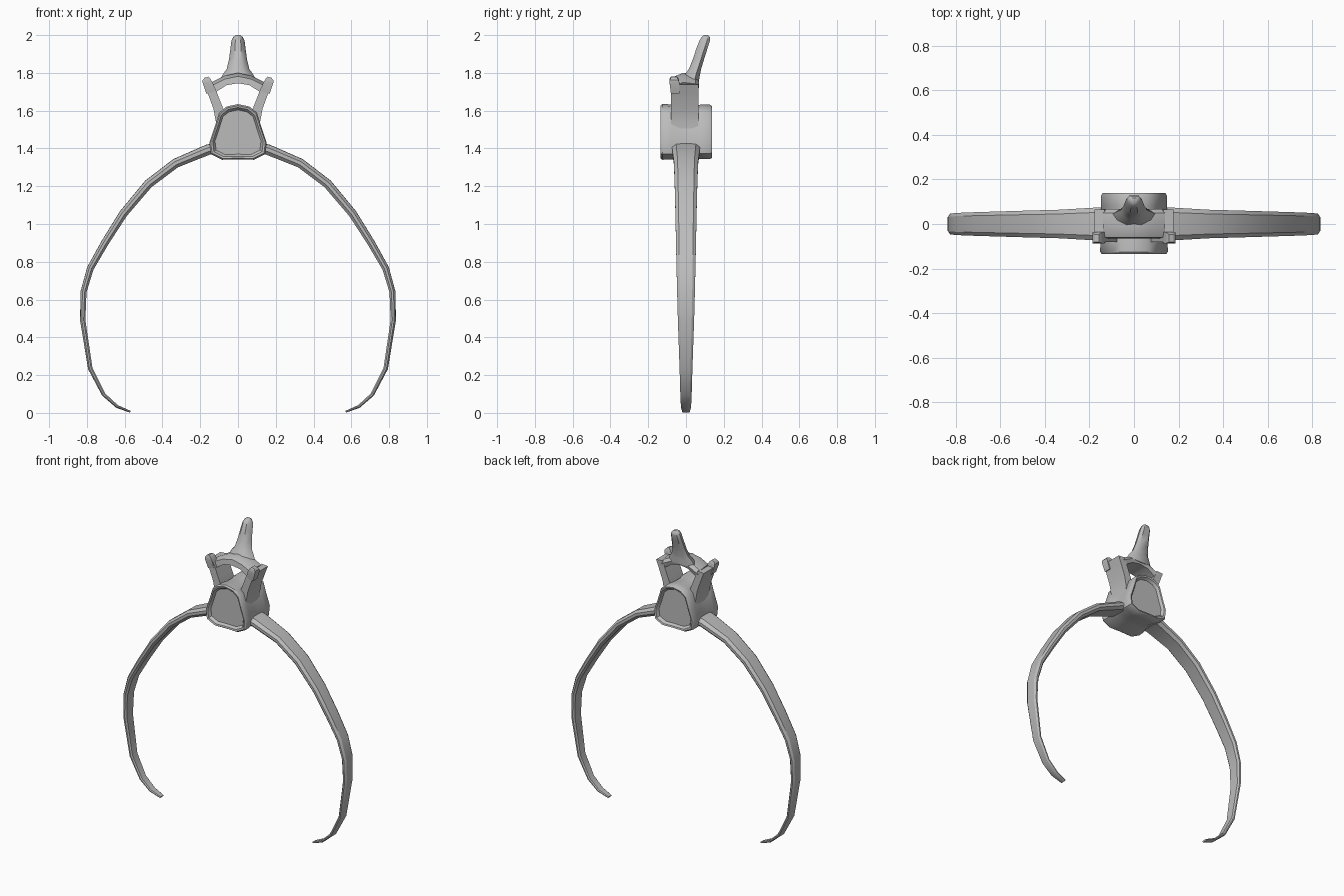
import bpy, bmesh, math
from mathutils import Vector

cube = bpy.data.objects.get("Cube")
if cube:
    bpy.data.objects.remove(cube, do_unlink=True)

bone = bpy.data.materials.new("bone grey")
bone.use_nodes = True
bone.diffuse_color = (0.5, 0.5, 0.5, 1)
bone.node_tree.nodes["Principled BSDF"].inputs["Base Color"].default_value = (0.5, 0.5, 0.5, 1)


def loft(name, rings, side=1, angle=30):
    """Skin a list of equal-length point rings; side=-1 mirrors across x."""
    bm = bmesh.new()
    loops = [[bm.verts.new((x * side, y, z)) for x, y, z in ring] for ring in rings]
    n = len(loops[0])
    for a, b in zip(loops, loops[1:]):
        for i in range(n):
            j = (i + 1) % n
            bm.faces.new((a[i], a[j], b[j], b[i]))
    bm.faces.new(loops[0])
    bm.faces.new(loops[-1])
    bmesh.ops.recalc_face_normals(bm, faces=bm.faces)
    mesh = bpy.data.meshes.new(name)
    bm.to_mesh(mesh)
    bm.free()
    mesh.materials.append(bone)
    ob = bpy.data.objects.new(name, mesh)
    bpy.context.collection.objects.link(ob)
    bpy.ops.object.select_all(action='DESELECT')
    ob.select_set(True)
    bpy.context.view_layer.objects.active = ob
    bpy.ops.object.shade_smooth_by_angle(angle=math.radians(angle))
    return ob


def slab(inner, outer, y0, y1):
    """Four-sided ring between an inner and an outer (x, z) point."""
    return [(inner[0], y0, inner[1]), (outer[0], y0, outer[1]),
            (outer[0], y1, outer[1]), (inner[0], y1, inner[1])]


# Vertebra body: waisted drum with a rim and a shallow dished cap at each end
half = [(0, 1.635), (.06, 1.622), (.1, 1.59), (.125, 1.51),
        (.152, 1.43), (.145, 1.37), (.085, 1.34), (0, 1.342)]
outline = half + [(-x, z) for x, z in half[-2:0:-1]]


def body_ring(y, s):
    return [(x * s, y, 1.48 + (z - 1.48) * s) for x, z in outline]


body = [(-.115, .8), (-.132, .88), (-.135, .95), (-.125, 1), (-.08, .99), (-.03, .94),
        (.03, .94), (.08, .98), (.125, .98), (.138, .93), (.135, .86), (.118, .78)]
loft("vertebra_body", [body_ring(y, s) for y, s in body], angle=35)

# Arch roof over the canal
arch = [((.115, 1.70), (.14, 1.75)), ((.06, 1.735), (.07, 1.785)), ((0, 1.745), (0, 1.80))]
arch += [((-a[0], a[1]), (-b[0], b[1])) for a, b in arch[1::-1]]
roof = [[(a[0], -.065, a[1]), (b[0], -.06, b[1] - .018), (b[0], -.015, b[1]),
         (b[0], .05, b[1] - .008), (b[0], .068, b[1] - .03), (a[0], .06, a[1])]
        for a, b in arch]
loft("arch_roof", roof)

# Spine process leaning back: height, front y, back y, half width
spine = [(1.755, -.02, .068, .1), (1.79, -.005, .074, .082), (1.82, .015, .08, .06),
         (1.87, .035, .095, .048), (1.93, .055, .114, .04), (1.97, .071, .127, .035),
         (1.99, .082, .126, .025), (2.0, .095, .117, .012)]
rings = []
for z, f, b, w in spine:
    m, d = (f + b) / 2, (b - f) / 2
    rings.append([(w * u, m + d * v, z) for u, v in
                  [(.4, -1), (.85, -.35), (1, .45), (.6, 1),
                   (-.6, 1), (-1, .45), (-.85, -.35), (-.4, -1)]])
loft("spine_process", rings, angle=40)

# Rib path: x, z, half thickness, half width
path = [(.1, 1.405, .03, .075), (.16, 1.393, .028, .074), (.33, 1.322, .025, .064),
        (.475, 1.212, .024, .06), (.607, 1.055, .022, .056), (.705, .9, .02, .053),
        (.782, .765, .018, .05), (.818, .64, .016, .047), (.822, .49, .014, .043),
        (.782, .235, .012, .034), (.711, .097, .01, .03), (.64, .034, .008, .027),
        (.57, .006, .005, .02)]
pts = [Vector((x, 0, z)) for x, z, t, w in path]

for side, label in ((1, "left"), (-1, "right")):
    # Pedicle wall beside the canal
    wall = [((.06, 1.55), (.12, 1.47)), ((.07, 1.59), (.117, 1.54)), ((.09, 1.64), (.13, 1.61)),
            ((.115, 1.705), (.163, 1.70)), ((.132, 1.742), (.178, 1.738))]
    loft(label + "_pedicle", [slab(a, b, -.08, .065) for a, b in wall], side)

    # Raised tip at the front of each pedicle
    tip = [((.125, 1.70), (.168, 1.69), -.08, -.035), ((.133, 1.745), (.187, 1.748), -.087, -.035),
           ((.148, 1.772), (.187, 1.762), -.086, -.04), ((.158, 1.78), (.177, 1.774), -.08, -.047)]
    loft(label + "_process_tip", [slab(*t) for t in tip], side)

    # Long curved rib with bevelled edges
    rings = []
    for i, (x, z, t, w) in enumerate(path):
        along = (pts[min(i + 1, len(pts) - 1)] - pts[max(i - 1, 0)]).normalized()
        out = Vector((-along.z, 0, along.x))
        rings.append([pts[i] + out * (t * v) + Vector((0, w * u, 0)) for u, v in
                      [(-.7, .95), (0, 1), (.7, .95), (1, .35),
                       (1, -.35), (.75, -1), (-.75, -1), (-1, -.35), (-1, .35)]])
    loft(label + "_rib", rings, side)
